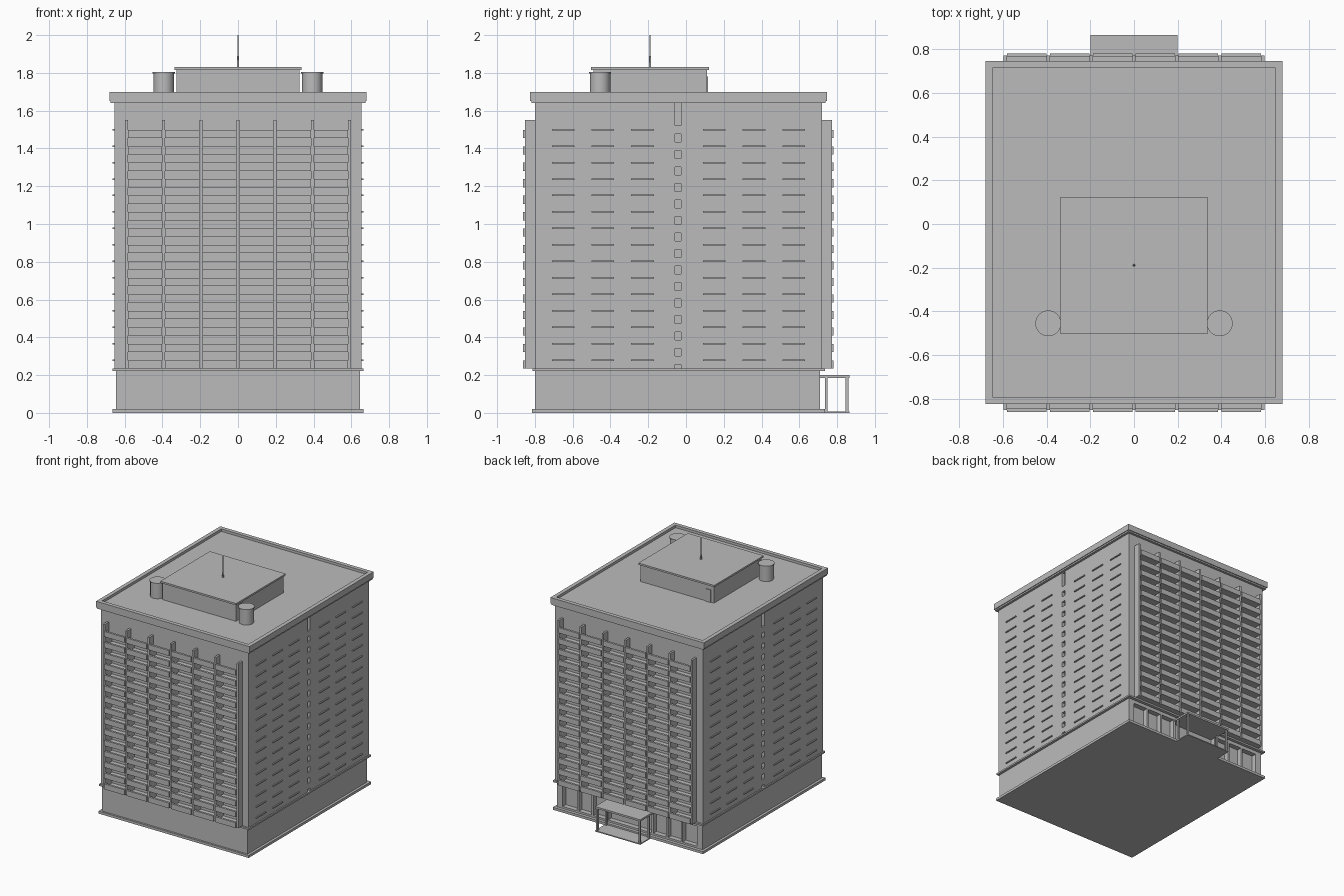
import bpy, bmesh
from mathutils import Matrix, Vector

cube = bpy.data.objects.get("Cube")
if cube:
    bpy.data.objects.remove(cube, do_unlink=True)

grey = bpy.data.materials.new("concrete_grey")
grey.use_nodes = True
tone = (0.5, 0.5, 0.5, 1)
grey.diffuse_color = tone
grey.node_tree.nodes["Principled BSDF"].inputs["Base Color"].default_value = tone


def finish(name, bm):
    bmesh.ops.recalc_face_normals(bm, faces=bm.faces)
    mesh = bpy.data.meshes.new(name)
    bm.to_mesh(mesh)
    bm.free()
    mesh.materials.append(grey)
    obj = bpy.data.objects.new(name, mesh)
    bpy.context.collection.objects.link(obj)
    return obj


def boxes(name, items):
    """Each item is (x0, x1, y0, y1, z0, z1)."""
    bm = bmesh.new()
    for x0, x1, y0, y1, z0, z1 in items:
        centre = Vector((x0 + x1, y0 + y1, z0 + z1)) / 2
        size = Matrix.Diagonal((x1 - x0, y1 - y0, z1 - z0, 1))
        bmesh.ops.create_cube(bm, size=1, matrix=Matrix.Translation(centre) @ size)
    return finish(name, bm)


def cylinder(name, x, y, z0, z1, r0, r1, sides):
    bm = bmesh.new()
    bmesh.ops.create_cone(bm, cap_ends=True, segments=sides, radius1=r0, radius2=r1,
                          depth=z1 - z0, matrix=Matrix.Translation((x, y, (z0 + z1) / 2)))
    obj = finish(name, bm)
    obj.data.shade_smooth()
    obj.data.set_sharp_from_angle(angle=0.6)
    return obj


FLOORS, PITCH, FIRST = 15, 0.0872, 0.235
levels = [FIRST + PITCH * k for k in range(FLOORS)]
W, FRONT, BACK, DEEP = 0.655, -0.80, 0.72, 0.04
BAY = 0.197

# Ground floor: plinth, walls and ledge
boxes("plinth", [(-0.665, 0.665, -0.815, 0.735, 0, 0.02)])
boxes("ground_floor", [(-0.645, 0.645, FRONT, 0.67, 0.02, 0.222)])
boxes("ledge", [(-0.665, 0.665, -0.812, 0.735, 0.222, 0.235)])

# Back shopfront: mullions, header and sill in front of the recessed wall
frames = [(-0.645, 0.645, 0.67, 0.71, 0.195, 0.222),
          (-0.645, 0.645, 0.67, 0.71, 0.02, 0.035)]
for s in (-1, 1):
    frames.append((s * 0.62 - 0.025, s * 0.62 + 0.025, 0.67, 0.71, 0.02, 0.222))
    for x in (0.2, 0.33, 0.46):
        frames.append((s * x - 0.008, s * x + 0.008, 0.67, 0.71, 0.02, 0.222))
boxes("shopfront_frames", frames)

# Tower shaft: plan with balcony recesses and a groove on each side
half = [(0.59, FRONT + DEEP), (0.59, FRONT), (W, FRONT), (W, -0.058),
        (W - 0.025, -0.058), (W - 0.025, -0.027), (W, -0.027), (W, BACK),
        (0.59, BACK), (0.59, BACK - DEEP)]
plan = half + [(-x, y) for x, y in reversed(half)]
bm = bmesh.new()
base = bm.faces.new([bm.verts.new((x, y, FIRST)) for x, y in plan])
top = bmesh.ops.extrude_face_region(bm, geom=[base])["geom"]
bmesh.ops.translate(bm, vec=(0, 0, 1.64 - FIRST),
                    verts=[v for v in top if isinstance(v, bmesh.types.BMVert)])
finish("tower_shaft", bm)
boxes("lintels", [(-0.59, 0.59, FRONT, FRONT + DEEP, 1.47, 1.64),
                  (-0.59, 0.59, BACK - DEEP, BACK, 1.47, 1.64)])

# Balconies and vertical fins on front and back
fins, slabs, rails = [], [], []
for wall, d in ((FRONT, -1), (BACK, 1)):
    def span(a, b):
        return tuple(sorted((wall + d * a, wall + d * b)))
    for i in range(-3, 4):
        fins.append((i * BAY - 0.008, i * BAY + 0.008, *span(-DEEP, 0.052), FIRST, 1.55))
    for i in range(-3, 3):
        x0, x1 = i * BAY + 0.008, (i + 1) * BAY - 0.008
        for z in levels:
            slabs.append((x0, x1, *span(-DEEP, 0.05), z, z + 0.012))
            rails.append((x0, x1, *span(0.045, 0.062), z, z + 0.043))
boxes("fins", fins)
boxes("balcony_slabs", slabs)
boxes("balcony_rails", rails)

# Side window sills and groove blocks
sills, blocks = [], []
for s in (-1, 1):
    def out(a, b):
        return tuple(sorted((s * (W + a), s * (W + b))))
    for z in levels:
        blocks.append((*out(-0.025, 0), -0.058, -0.027, z + 0.02, z + 0.065))
        for y in (-0.65, -0.44, -0.23, 0.15, 0.36, 0.57):
            sills.append((*out(-0.005, 0.009), y - 0.06, y + 0.06, z + 0.04, z + 0.048))
boxes("window_sills", sills)
boxes("groove_blocks", blocks)

# Roof cornice and parapet with sunken deck
boxes("cornice", [(-0.674, 0.674, -0.819, 0.739, 1.64, 1.652)])
parapet = boxes("parapet", [(-0.68, 0.68, -0.825, 0.746, 1.652, 1.70)])
bm = bmesh.new()
bm.from_mesh(parapet.data)
deck = max(bm.faces, key=lambda f: f.calc_center_median().z)
bmesh.ops.inset_region(bm, faces=[deck], thickness=0.045)
inner = bmesh.ops.extrude_face_region(bm, geom=[deck])["geom"]
bmesh.ops.translate(bm, vec=(0, 0, -0.02),
                    verts=[v for v in inner if isinstance(v, bmesh.types.BMVert)])
bmesh.ops.delete(bm, geom=[deck], context="FACES_ONLY")
bm.to_mesh(parapet.data)
bm.free()

# Plant room, tanks and mast
boxes("plant_room", [(-0.325, 0.325, -0.49, 0.11, 1.67, 1.816)])
boxes("plant_room_roof", [(-0.336, 0.336, -0.503, 0.123, 1.816, 1.83)])
boxes("plant_room_door", [(-0.30, -0.25, 0.11, 0.116, 1.68, 1.78)])
for side, s in (("left", 1), ("right", -1)):
    cylinder(side + "_tank", s * 0.393, -0.455, 1.67, 1.798, 0.054, 0.054, 32)
    cylinder(side + "_tank_lid", s * 0.393, -0.455, 1.798, 1.806, 0.059, 0.059, 32)
cylinder("mast_base", 0, -0.19, 1.83, 1.89, 0.006, 0.005, 12)
cylinder("mast", 0, -0.19, 1.89, 2.0, 0.003, 0.002, 8)

# Entrance canopy at the back
boxes("canopy_roof", [(-0.2, 0.2, 0.67, 0.865, 0.186, 0.2)])
boxes("entrance_step", [(-0.2, 0.2, 0.73, 0.865, 0, 0.008)])
boxes("canopy_posts", [(s * 0.188 - 0.007, s * 0.188 + 0.007, y, y + 0.014, 0, 0.19)
                       for s in (-1, 1) for y in (0.735, 0.845)])
